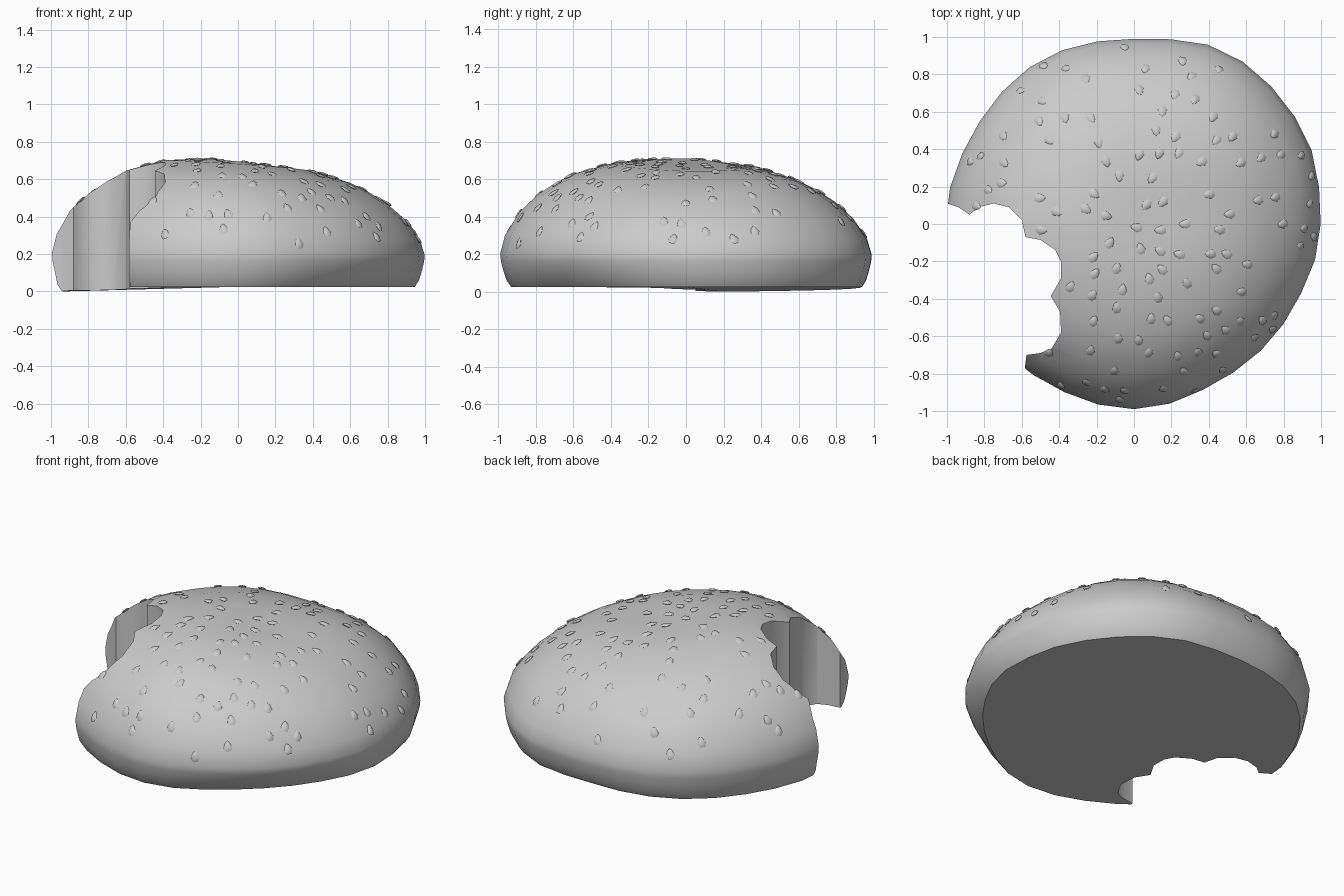
import bpy, bmesh, math, random
from mathutils import Vector, Matrix
from mathutils.bvhtree import BVHTree

if "Cube" in bpy.data.objects:
    bpy.data.objects.remove(bpy.data.objects["Cube"])

random.seed(11)
SEGS = 32
# Uneven outline radius every 30 degrees, starting at +x
RADII = [0.998, 1.033, 1.045, 0.99, 1.008, 0.99, 1.008, 0.98, 0.97, 0.99, 0.955, 0.962]
# Half section of the bun: radius factor, height
PROFILE = [(0.947, 0.025), (0.97, 0.06), (0.985, 0.11), (0.997, 0.16), (1.0, 0.2), (0.975, 0.29),
           (0.9, 0.405), (0.8, 0.498), (0.7, 0.562), (0.6, 0.61), (0.4, 0.667), (0.2, 0.687)]
# Scalloped bite outline seen from above
BITE = [(-1.5, 0.13), (-1.0, 0.11), (-0.94, 0.09), (-0.88, 0.05), (-0.83, 0.09), (-0.75, 0.11),
        (-0.67, 0.09), (-0.6, 0.02), (-0.58, -0.07), (-0.5, -0.085), (-0.42, -0.14),
        (-0.39, -0.2), (-0.39, -0.29), (-0.445, -0.385), (-0.395, -0.47), (-0.39, -0.58),
        (-0.44, -0.665), (-0.5, -0.69), (-0.575, -0.7), (-0.585, -0.78), (-0.7, -1.3), (-1.5, -1.3)]


def make_object(name, bm):
    bmesh.ops.recalc_face_normals(bm, faces=bm.faces)
    mesh = bpy.data.meshes.new(name)
    bm.to_mesh(mesh)
    bm.free()
    obj = bpy.data.objects.new(name, mesh)
    bpy.context.collection.objects.link(obj)
    return obj


def select_only(obj):
    bpy.ops.object.select_all(action="DESELECT")
    obj.select_set(True)
    bpy.context.view_layer.objects.active = obj


def outline(a):
    i, t = divmod(a / math.radians(30), 1)
    s = (1 - math.cos(math.pi * t)) / 2
    return RADII[int(i) % 12] * (1 - s) + RADII[(int(i) + 1) % 12] * s


def bump(x, y, cx, cy, w):
    return math.exp(-((x - cx) ** 2 + (y - cy) ** 2) / (w * w))


def bun_point(a, f, z):
    # Front-right side tucks in at the bottom, crown leans left and forward
    d = (a - math.radians(315)) / math.radians(30)
    r = outline(a) * f
    if z < 0.2:
        r -= 0.055 * math.exp(-d * d) * ((0.2 - z) / 0.175) ** 1.5
    x, y = r * math.cos(a), r * math.sin(a)
    if z > 0.4:
        z += 0.012 * bump(x, y, -0.25, 0, 0.3) - 0.02 * bump(x, y, 0.12, 0.05, 0.2)
        z += 0.03 * bump(x, y, 0.5, 0.5, 0.3)
    z += (-0.05 * x - 0.03 * y) * max(0, z - 0.15) / 0.45
    if z < 0.08:
        z -= 0.027 * max(0, -x) * max(0, min(1, y + 0.8))
    return x, y, z


# Bun body
bm = bmesh.new()
rings = [[bm.verts.new(bun_point(math.tau * i / SEGS, f, z)) for i in range(SEGS)]
         for f, z in PROFILE]
for lo, hi in zip(rings, rings[1:]):
    for i in range(SEGS):
        j = (i + 1) % SEGS
        bm.faces.new((lo[i], lo[j], hi[j], hi[i]))
top = bm.verts.new(bun_point(0, 0, 0.692))
base = bm.verts.new((0, 0, 0.025))
for i in range(SEGS):
    j = (i + 1) % SEGS
    bm.faces.new((rings[-1][i], rings[-1][j], top))
    bm.faces.new((rings[0][j], rings[0][i], base))
bun = make_object("bun_top", bm)

# Bite cutter
bm = bmesh.new()
face = bm.faces.new([bm.verts.new((x, y, -0.5)) for x, y in BITE])
ext = bmesh.ops.extrude_face_region(bm, geom=[face])
bmesh.ops.translate(bm, vec=(0, 0, 2),
                    verts=[v for v in ext["geom"] if isinstance(v, bmesh.types.BMVert)])
cutter = make_object("bite_cutter", bm)
cutter.hide_render = True
mod = bun.modifiers.new("bite", "BOOLEAN")
mod.operation = "DIFFERENCE"
mod.solver = "EXACT"
mod.object = cutter
select_only(bun)
bpy.ops.object.modifier_apply(modifier="bite")
bpy.data.objects.remove(cutter)
bpy.ops.object.shade_smooth_by_angle(angle=math.radians(40))

# Sesame seeds: flat teardrops, pointed end uphill
tree_bm = bmesh.new()
tree_bm.from_mesh(bun.data)
tree = BVHTree.FromBMesh(tree_bm)
tree_bm.free()


def drop(x, y):
    return tree.ray_cast(Vector((x, y, 2)), Vector((0, 0, -1)))[:2]


def add_seed(bm, pos, normal):
    up = Vector((-pos.x, -pos.y, 0.3)).normalized()
    along = (up - normal * up.dot(normal)).normalized()
    along = Matrix.Rotation(random.uniform(-0.3, 0.3), 3, normal) @ along
    side = along.cross(normal)
    frame = Matrix((side, along, normal)).transposed().to_4x4()
    frame.translation = pos + normal * 0.003
    seed = bmesh.ops.create_uvsphere(bm, u_segments=7, v_segments=4, radius=1)["verts"]
    for v in seed:
        taper = 1 - 0.35 * v.co.y
        v.co = frame @ Vector((v.co.x * 0.023 * taper, v.co.y * 0.033, v.co.z * 0.008))


bm = bmesh.new()
placed = []
for _ in range(6000):
    if len(placed) >= 115:
        break
    a, r = random.uniform(0, math.tau), 0.99 * math.sqrt(random.random())
    x, y = r * math.cos(a), r * math.sin(a)
    pos, normal = drop(x, y)
    if pos is None or pos.z < 0.24:
        continue
    # Keep clear of the bite edge
    if x < -0.2 and drop(x - 0.03, y)[0] is None:
        continue
    if all((pos - p).length > 0.085 for p in placed):
        placed.append(pos)
        add_seed(bm, pos, normal)
seeds = make_object("sesame_seeds", bm)
select_only(seeds)
bpy.ops.object.shade_smooth_by_angle(angle=math.radians(40))
